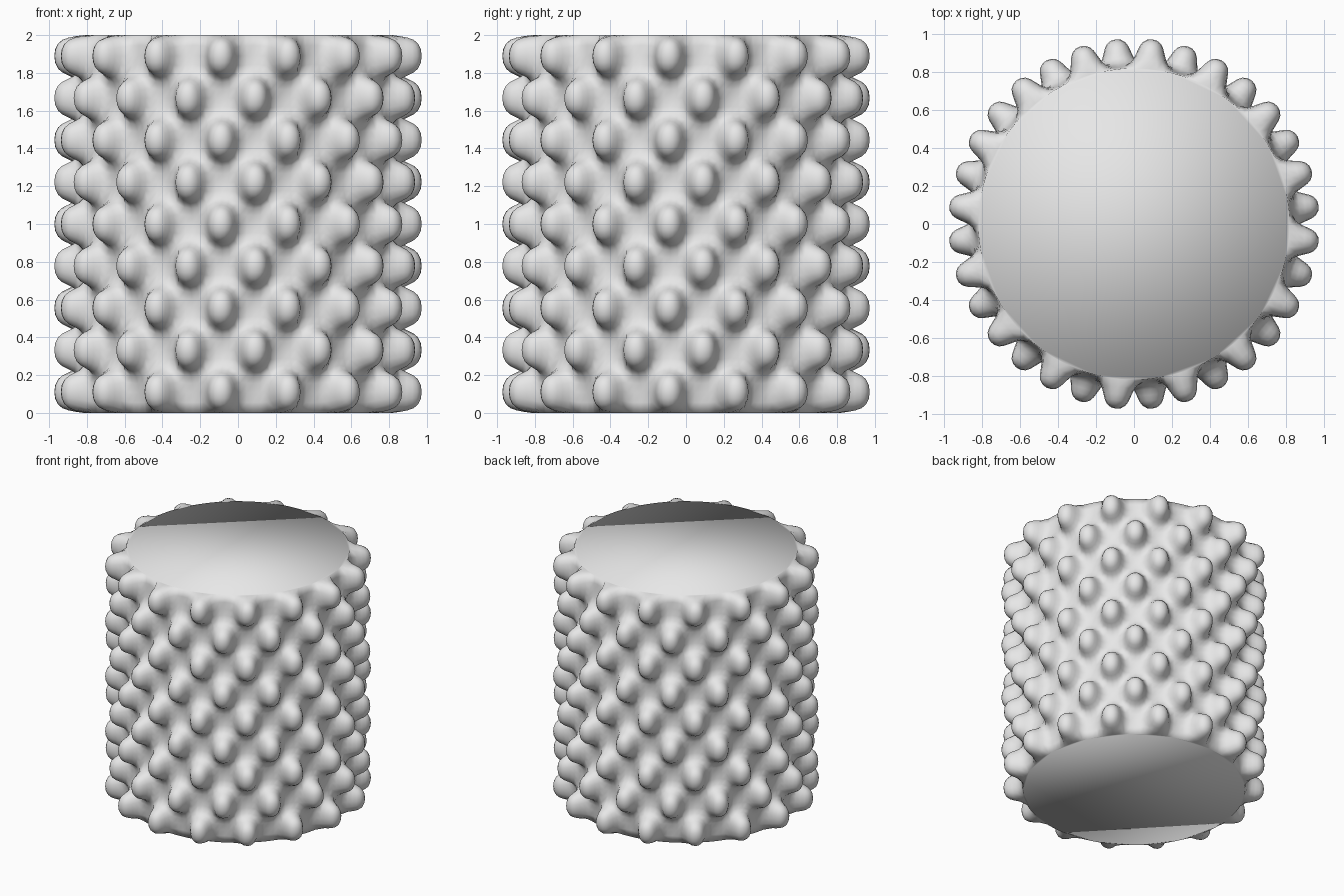
import bpy
import bmesh
from math import cos, sin, tau

cube = bpy.data.objects.get("Cube")
if cube:
    bpy.data.objects.remove(cube, do_unlink=True)

SIDES = 32
ROWS = 9
HEIGHT = 2.0
RADIUS = 0.825
KNOB_LENGTH = 0.17
KNOB_TAPER = 0.003

# One plain grey for the whole part
grey = bpy.data.materials.new("plain grey")
grey.use_nodes = True
colour = (0.8, 0.8, 0.8, 1.0)
grey.diffuse_color = colour
grey.node_tree.nodes["Principled BSDF"].inputs["Base Color"].default_value = colour

# Drum wall: a grid of rings
bm = bmesh.new()
rings = []
for row in range(ROWS + 1):
    z = HEIGHT * row / ROWS
    rings.append([bm.verts.new((RADIUS * cos(tau * i / SIDES),
                                RADIUS * sin(tau * i / SIDES), z))
                  for i in range(SIDES)])

# Every other cell becomes a knob, in a checkerboard
knobs = []
for row in range(ROWS):
    low, high = rings[row], rings[row + 1]
    for i in range(SIDES):
        j = (i + 1) % SIDES
        face = bm.faces.new((low[i], low[j], high[j], high[i]))
        if (i + row) % 2:
            knobs.append(face)
bm.normal_update()
bmesh.ops.inset_individual(bm, faces=knobs, thickness=KNOB_TAPER,
                           depth=KNOB_LENGTH, use_even_offset=True)

mesh = bpy.data.meshes.new("studded_drum")
bm.to_mesh(mesh)
bm.free()
drum = bpy.data.objects.new("studded_drum", mesh)
bpy.context.collection.objects.link(drum)
mesh.materials.append(grey)

# Round the knobs while the ends are still open
subsurf = drum.modifiers.new("rounding", "SUBSURF")
subsurf.levels = 2
subsurf.render_levels = 2
bpy.ops.object.select_all(action="DESELECT")
bpy.context.view_layer.objects.active = drum
drum.select_set(True)
bpy.ops.object.modifier_apply(modifier=subsurf.name)

# Close both ends with flat caps that share the rim
bm = bmesh.new()
bm.from_mesh(drum.data)
rim = [e for e in bm.edges if e.is_boundary]
bmesh.ops.holes_fill(bm, edges=rim, sides=0)
bmesh.ops.recalc_face_normals(bm, faces=bm.faces[:])
for face in bm.faces:
    face.smooth = True
bm.to_mesh(drum.data)
bm.free()
